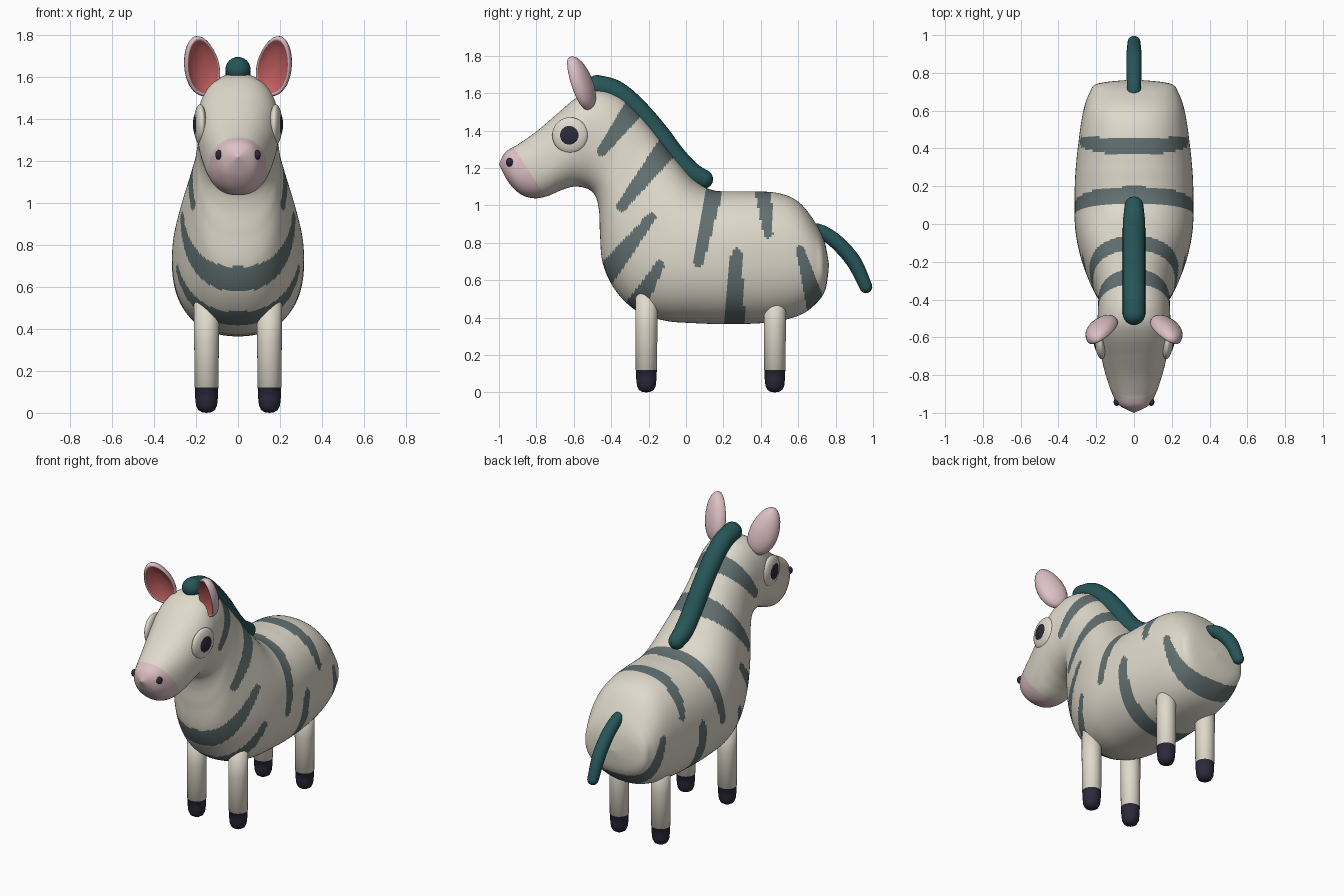
import bpy, bmesh, math
from mathutils import Matrix, Vector

if "Cube" in bpy.data.objects:
    bpy.data.objects.remove(bpy.data.objects["Cube"])


def material(name, rgb):
    m = bpy.data.materials.new(name)
    m.diffuse_color = (*rgb, 1)
    m.use_nodes = True
    m.node_tree.nodes["Principled BSDF"].inputs["Base Color"].default_value = m.diffuse_color
    return m


cream = material("cream", (0.74, 0.70, 0.60))
grey = material("stripe grey", (0.125, 0.165, 0.165))
pink = material("pale pink", (0.73, 0.53, 0.56))
red = material("ear red", (0.60, 0.13, 0.13))
teal = material("mane teal", (0.020, 0.092, 0.098))
navy = material("dark navy", (0.026, 0.022, 0.045))


def finish(name, bm, mats, rule=None, matrix=None):
    """Clean, colour by rule(face), shade smooth and link."""
    bmesh.ops.remove_doubles(bm, verts=bm.verts, dist=1e-5)
    if rule:
        for f in bm.faces:
            f.material_index = rule(f)
    if matrix:
        bm.transform(matrix)
    bmesh.ops.recalc_face_normals(bm, faces=bm.faces)
    for f in bm.faces:
        f.smooth = True
    me = bpy.data.meshes.new(name)
    bm.to_mesh(me)
    bm.free()
    for m in mats:
        me.materials.append(m)
    ob = bpy.data.objects.new(name, me)
    bpy.context.collection.objects.link(ob)
    return ob


def loft(rings):
    """Skin a list of closed rings of points."""
    bm = bmesh.new()
    vs = [[bm.verts.new(p) for p in r] for r in rings]
    n = len(rings[0])
    for a, b in zip(vs, vs[1:]):
        for i in range(n):
            j = (i + 1) % n
            bm.faces.new((a[i], a[j], b[j], b[i]))
    return bm


def lathe(profile, n=32):
    """Revolve (radius, height) points around z."""
    return loft([[(r * math.cos(k * math.tau / n), r * math.sin(k * math.tau / n), z)
                  for k in range(n)] for r, z in profile])


def smooth_path(pts, steps):
    """Catmull-Rom samples through rows of numbers."""
    p = [pts[0]] + list(pts) + [pts[-1]]
    out = []
    for i in range(1, len(p) - 2):
        for s in range(steps):
            t = s / steps
            out.append([0.5 * (2 * b + (c - a) * t + (2 * a - 5 * b + 4 * c - d) * t * t
                               + (3 * b - a - 3 * c + d) * t ** 3)
                        for a, b, c, d in zip(*p[i - 1:i + 3])])
    return out + [list(pts[-1])]


def tube(name, pts, mat, n=24):
    """Round-ended tube in the x = 0 plane through (y, z, radius) points."""
    path = smooth_path(pts, 8)
    rows = []
    for i, (y, z, r) in enumerate(path):
        a, b = path[max(i - 1, 0)], path[min(i + 1, len(path) - 1)]
        d = Vector((0, b[0] - a[0], b[1] - a[1])).normalized()
        rows.append((Vector((0, y, z)), d, r))
    caps = [math.radians(a) for a in (90, 75, 60, 45, 30, 15)]
    c, d, r = rows[0]
    start = [(c - d * r * math.sin(a), d, r * math.cos(a)) for a in caps]
    c, d, r = rows[-1]
    end = [(c + d * r * math.sin(a), d, r * math.cos(a)) for a in reversed(caps)]
    rings = []
    for c, d, r in start + rows + end:
        side = Vector((0, -d.z, d.y))
        rings.append([c + r * (Vector((math.cos(t), 0, 0)) + side * math.sin(t))
                      for t in (k * math.tau / n for k in range(n))])
    finish(name, loft(rings), [mat])


# Body, neck and head: top y, z, bottom y, z, half width
sections = [
    (.765, .68, .765, .68, 0), (.742, .80, .745, .55, .19), (.69, .91, .69, .47, .237),
    (.60, 1.02, .60, .41, .268), (.48, 1.068, .45, .375, .29), (.30, 1.075, .25, .365, .31),
    (.15, 1.08, .05, .37, .315), (.05, 1.13, -.12, .385, .31), (-.04, 1.23, -.27, .44, .285),
    (-.12, 1.33, -.38, .55, .25), (-.19, 1.42, -.445, .69, .218), (-.25, 1.49, -.46, .85, .20),
    (-.31, 1.55, -.465, .97, .19), (-.37, 1.59, -.485, 1.05, .19), (-.44, 1.615, -.53, 1.09, .192),
    (-.52, 1.61, -.60, 1.10, .195), (-.60, 1.565, -.67, 1.08, .188), (-.70, 1.48, -.74, 1.05, .17),
    (-.80, 1.395, -.81, 1.038, .148), (-.90, 1.325, -.885, 1.06, .118),
    (-.965, 1.285, -.95, 1.125, .08), (-1.0, 1.22, -1.0, 1.22, 0)]

# Tapered stripes: wide end y, z, radius, narrow end y, z, radius
stripes = [
    (-.27, 1.53, .058, -.45, 1.29, .027), (-.10, 1.31, .06, -.345, .995, .028),
    (-.43, .63, .058, -.185, .935, .025), (-.30, .41, .062, -.14, .68, .024),
    (.157, 1.10, .046, .065, .70, .030), (.41, 1.10, .046, .44, .85, .025),
    (.262, .34, .055, .27, .745, .028), (.70, .45, .055, .61, .765, .022)]


def in_stripe(y, z):
    for y0, z0, r0, y1, z1, r1 in stripes:
        dy, dz = y1 - y0, z1 - z0
        t = ((y - y0) * dy + (z - z0) * dz) / (dy * dy + dz * dz)
        t = min(max(t, 0), 1)
        if math.hypot(y - y0 - t * dy, z - z0 - t * dz) < r0 + (r1 - r0) * t:
            return True
    return False


def coat(f):
    c = f.calc_center_median()
    # Muzzle lies in front of a slanted line
    if (c.y + .925) * .255 + (c.z - 1.315) * .165 < 0 and c.y < -.7:
        return 2
    return 1 if in_stripe(c.y, c.z) else 0


def superpower(v):
    return math.copysign(abs(v) ** (2 / 2.3), v)


N = 176
rings = []
for ty, tz, by, bz, w in smooth_path(sections, 13):
    ring = []
    for k in range(N):
        a = (k + .5) * math.tau / N
        s, x = superpower(math.sin(a)), superpower(math.cos(a))
        ring.append((x * w, (ty + by) / 2 + s * (ty - by) / 2, (tz + bz) / 2 + s * (tz - bz) / 2))
    rings.append(ring)
finish("body", loft(rings), [cream, grey, pink], coat)

# Mane and tail
tube("mane", [(-.475, 1.637, .06), (-.38, 1.61, .06), (-.28, 1.53, .06), (-.16, 1.395, .06),
              (-.06, 1.262, .06), (.02, 1.18, .058), (.095, 1.14, .05)], teal)
tube("tail", [(.70, .868, .036), (.75, .845, .038), (.82, .79, .04), (.90, .695, .04),
              (.962, .565, .034)], teal)

# Legs with dark hooves
leg = [(0, 0), (.022, .003), (.04, .014), (.05, .035), (.054, .07), (.056, .12),
       (.057, .121), (.059, .35), (.059, .56), (0, .56)]
for side, sx in (("left", 1), ("right", -1)):
    for end, y in (("front", -.212), ("back", .475)):
        finish(f"{end}_leg_{side}", lathe(leg), [cream, navy],
               lambda f: int(f.calc_center_median().z < .1203),
               Matrix.Translation((sx * .15, y, 0)))

# Ears: a hollow front bowl with a rounded rim and back (height runs to the back)
ear = [(0, .25), (.3, .2), (.6, .04), (.8, -.16), (.88, -.3), (.93, -.34), (.97, -.3), (1, -.12),
       (.98, .15), (.92, .4), (.8, .62), (.6, .82), (.35, .95), (0, 1)]
ball = [(math.sin(i * math.pi / 16), -math.cos(i * math.pi / 16)) for i in range(17)]
upright = Matrix.Rotation(-math.pi / 2, 4, 'X')  # lathe axis to +y
for side, sx in (("left", 1), ("right", -1)):
    bm = lathe(ear, 40)
    inner = [math.hypot(*f.calc_center_median().xy) < .88 and f.calc_center_median().z < .25
             and f.calc_center_median().z + .34 < 1.0 - .9 * math.hypot(*f.calc_center_median().xy) ** 2
             for f in bm.faces]
    for f, flag in zip(bm.faces, inner):
        f.material_index = int(flag)
    bm.transform(upright)
    for v in bm.verts:  # narrower towards the tip
        v.co.x *= 1 - .14 * v.co.z
    place = (Matrix.Translation((sx * .175, -.562, 1.655)) @ Matrix.Rotation(sx * math.radians(12), 4, 'Y')
             @ Matrix.Rotation(math.radians(21), 4, 'X') @ Matrix.Rotation(-sx * math.radians(22), 4, 'Z')
             @ Matrix.Diagonal((.087, .055, .153, 1)))
    finish(f"ear_{side}", bm, [pink, red], None, place)

    # Eyes and nostrils are flattened balls turned slightly forwards
    turn = Matrix.Rotation(-sx * math.radians(6), 4, 'Z')
    for name, pos, size, mat in (
            ("eye", (.180, -.62, 1.375), (.03, .096, .096), cream),
            ("pupil", (.191, -.622, 1.375), (.023, .064, .064), navy),
            ("nostril", (.092, -.943, 1.23), (.016, .02, .023), navy)):
        finish(f"{name}_{side}", lathe(ball), [mat], None,
               Matrix.Translation((sx * pos[0], pos[1], pos[2])) @ turn @ Matrix.Diagonal((*size, 1)))
